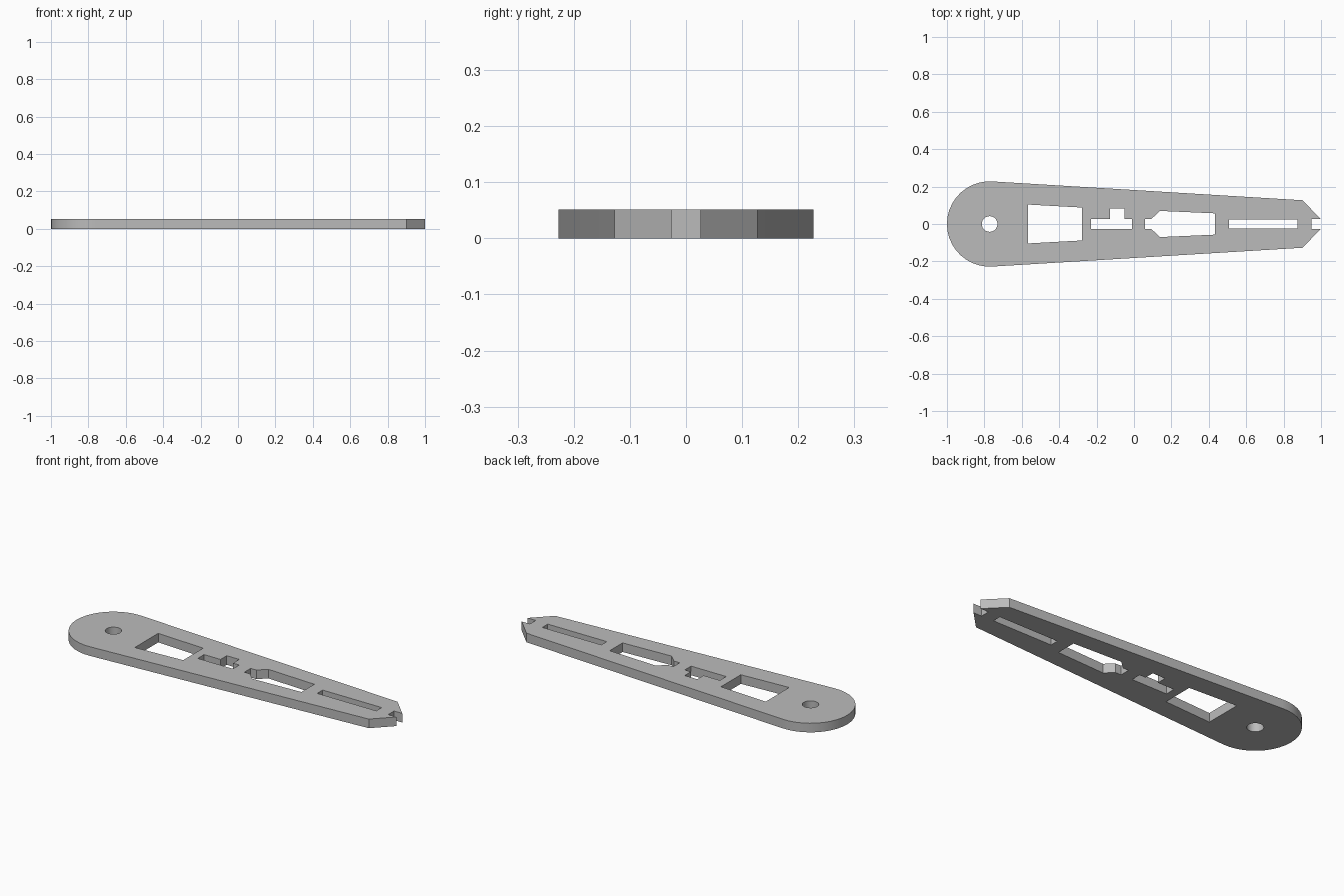
import bpy
import bmesh
from math import cos, sin, pi, radians

cube = bpy.data.objects.get("Cube")
if cube:
    bpy.data.objects.remove(cube)

THICKNESS = 0.051
PIVOT_X = -0.772
END_RADIUS = 0.228


def mirrored(upper):
    """Close an upper half profile with its reflection across the x axis."""
    return upper + [(x, -y) for x, y in reversed(upper)]


def arc(radius, start, end, steps):
    """Points on an arc around the pivot."""
    angles = [start + (end - start) * i / steps for i in range(steps + 1)]
    return [(PIVOT_X + radius * cos(a), radius * sin(a)) for a in angles]


# Outline: round end, tapering sides, chamfered tip with a notch
round_end = arc(END_RADIUS, radians(274), radians(86), 20)[10:]
tip = [(0.9, 0.127), (1.0, 0.026), (0.949, 0.026)]
outline = mirrored(round_end[1:] + tip) + [round_end[0]]

# Cut-outs
pivot_hole = arc(0.042, 0, 2 * pi, 24)[:-1]
tapered_window = mirrored([(-0.567, 0.104), (-0.278, 0.088)])
tee_slot = [(-0.23, -0.028), (-0.012, -0.028), (-0.012, 0.028), (-0.05, 0.028),
            (-0.05, 0.083), (-0.128, 0.083), (-0.128, 0.028), (-0.23, 0.028)]
arrow_window = mirrored([(0.059, 0.028), (0.094, 0.028), (0.139, 0.07), (0.433, 0.057)])
long_slot = mirrored([(0.508, 0.024), (0.874, 0.024)])

# Fill the flat profile, then extrude it into a plate
bm = bmesh.new()
for loop in (outline, pivot_hole, tapered_window, tee_slot, arrow_window, long_slot):
    verts = [bm.verts.new((x, y, 0)) for x, y in loop]
    for a, b in zip(verts, verts[1:] + verts[:1]):
        bm.edges.new((a, b))
bmesh.ops.triangle_fill(bm, use_beauty=True, use_dissolve=False, edges=bm.edges[:])
top = bmesh.ops.extrude_face_region(bm, geom=bm.faces[:])
raised = [g for g in top["geom"] if isinstance(g, bmesh.types.BMVert)]
bmesh.ops.translate(bm, verts=raised, vec=(0, 0, THICKNESS))
bmesh.ops.recalc_face_normals(bm, faces=bm.faces[:])

mesh = bpy.data.meshes.new("arm_plate")
bm.to_mesh(mesh)
bm.free()
plate = bpy.data.objects.new("arm_plate", mesh)
bpy.context.collection.objects.link(plate)

# Plain grey material
grey = bpy.data.materials.new("plain_grey")
grey.use_nodes = True
colour = (0.5, 0.5, 0.5, 1)
grey.diffuse_color = colour
grey.node_tree.nodes["Principled BSDF"].inputs["Base Color"].default_value = colour
mesh.materials.append(grey)

# Smooth round walls, sharp rims
bpy.ops.object.select_all(action="DESELECT")
plate.select_set(True)
bpy.context.view_layer.objects.active = plate
bpy.ops.object.shade_smooth_by_angle(angle=radians(30))
